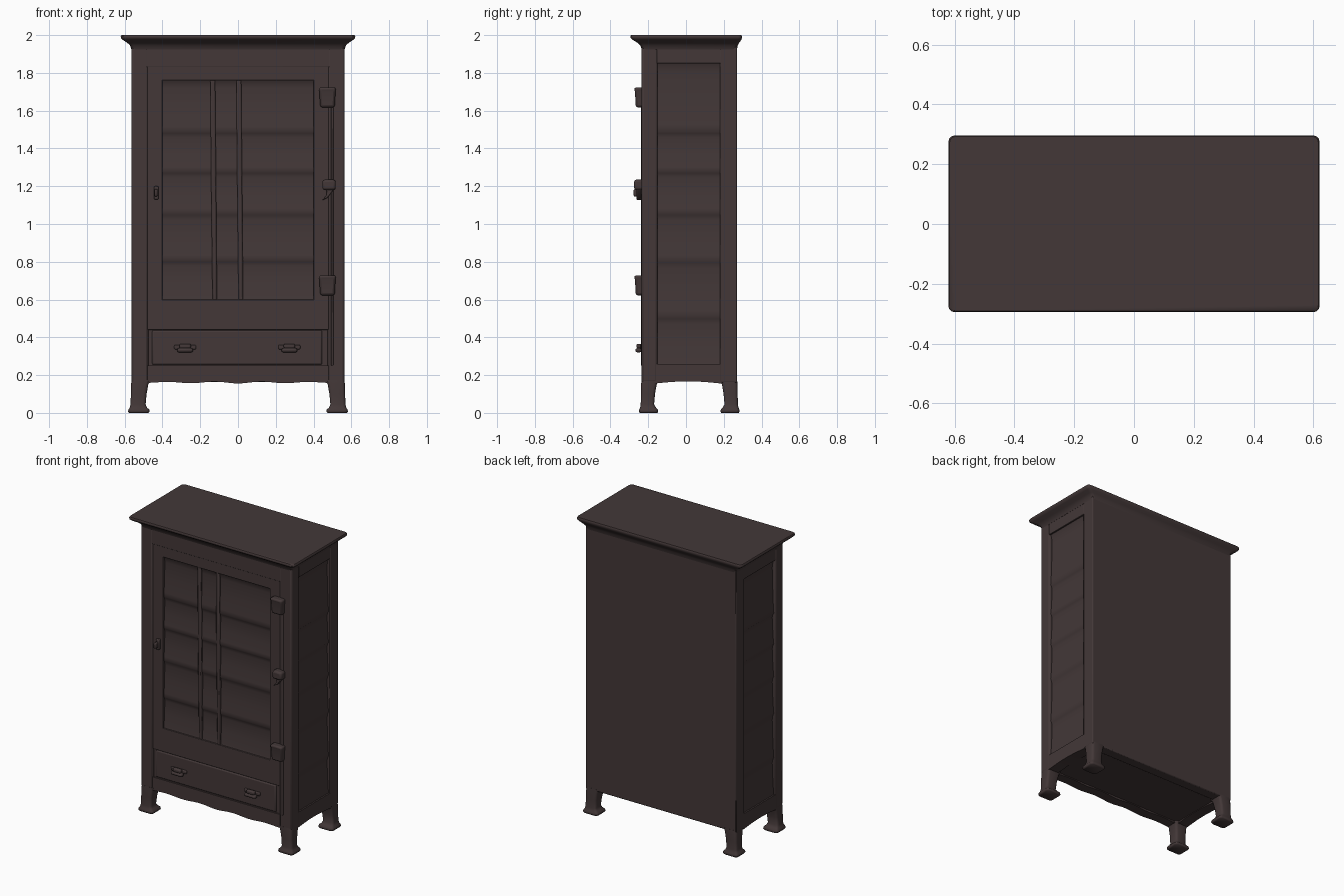
import bpy, bmesh, math

if "Cube" in bpy.data.objects:
    bpy.data.objects.remove(bpy.data.objects["Cube"], do_unlink=True)

wood = bpy.data.materials.new("dark brown wood")
wood.use_nodes = True
COLOUR = (0.056, 0.039, 0.039, 1)
wood.diffuse_color = COLOUR
wood.node_tree.nodes["Principled BSDF"].inputs["Base Color"].default_value = COLOUR


def finish(name, bm, bevel=0.0, angle=40):
    bmesh.ops.recalc_face_normals(bm, faces=bm.faces)
    mesh = bpy.data.meshes.new(name)
    bm.to_mesh(mesh)
    bm.free()
    mesh.materials.append(wood)
    obj = bpy.data.objects.new(name, mesh)
    bpy.context.collection.objects.link(obj)
    if bevel:
        mod = obj.modifiers.new("soft edges", "BEVEL")
        mod.width, mod.segments = bevel, 2
    bpy.ops.object.select_all(action="DESELECT")
    obj.select_set(True)
    bpy.context.view_layer.objects.active = obj
    bpy.ops.object.shade_smooth_by_angle(angle=math.radians(angle))


def outline(x0, x1, y0, y1, r):
    """Rectangle, with rounded corners when r is set."""
    if not r:
        return [(x0, y0), (x1, y0), (x1, y1), (x0, y1)]
    pts = []
    centres = ((x1 - r, y1 - r), (x0 + r, y1 - r), (x0 + r, y0 + r), (x1 - r, y0 + r))
    for k, (cx, cy) in enumerate(centres):
        for i in range(4):
            a = math.pi / 2 * (k + i / 3)
            pts.append((cx + r * math.cos(a), cy + r * math.sin(a)))
    return pts


def loft(name, rings, bevel=0.0, angle=40, r=0.0):
    """Stack rectangles given as (z, x0, x1, y0, y1)."""
    bm = bmesh.new()
    loops = [[bm.verts.new((x, y, z)) for x, y in outline(*sides, r)] for z, *sides in rings]
    for low, high in zip(loops, loops[1:]):
        for i in range(len(low)):
            j = (i + 1) % len(low)
            bm.faces.new((low[i], low[j], high[j], high[i]))
    bm.faces.new(loops[0])
    bm.faces.new(loops[-1])
    finish(name, bm, bevel, angle)


def box(name, x0, x1, y0, y1, z0, z1, bevel=0.006):
    loft(name, [(z0, x0, x1, y0, y1), (z1, x0, x1, y0, y1)], bevel)


def prism(name, points, axis, start, end, bevel=0.0, angle=40):
    """Extrude a profile: (x, z) along y, or (y, z) along x."""
    bm = bmesh.new()
    place = (lambda p, t: (p[0], t, p[1])) if axis == "y" else (lambda p, t: (t, p[0], p[1]))
    a = [bm.verts.new(place(p, start)) for p in points]
    b = [bm.verts.new(place(p, end)) for p in points]
    for i in range(len(a)):
        j = (i + 1) % len(a)
        bm.faces.new((a[i], a[j], b[j], b[i]))
    bm.faces.new(a)
    bm.faces.new(b)
    finish(name, bm, bevel, angle)


def shelf_profile(levels, face, inward, back):
    """Shallow hollow under each shelf, sloping out to the shelf below."""
    pts = [(back, levels[0])]
    for z0, z1 in zip(levels, levels[1:]):
        h = z1 - z0
        for t, depth in ((0, .011), (.1, .014), (.45, .019), (.85, .023), (.95, .018)):
            pts.append((face + inward * depth, z0 + t * h))
    return pts + [(face + inward * .011, levels[-1]), (back, levels[-1])]


FRONT, BACK, SIDE = -0.235, 0.27, 0.565
SHELVES = [0.81, 1.06, 1.28, 1.49]

# Carcass
box("cabinet_core", -.50, .50, -.17, .26, .17, 1.93, 0)
box("back_panel", -SIDE, SIDE, .20, BACK, .163, 1.95)

# Cornice
loft("cornice", [(z, -SIDE - g, SIDE + g, FRONT - f, BACK + b) for z, g, f, b in (
    (1.925, 0, 0, 0), (1.945, .006, .006, .004), (1.96, .022, .022, .012),
    (1.974, .044, .046, .022), (1.984, .055, .058, .026), (1.994, .056, .06, .026),
    (2.0, .052, .056, .023))], 0, 50, .02)

# Front frame
for s, side in ((-1, "right"), (1, "left")):
    box(f"{side}_front_post", *sorted((s * .475, s * SIDE)), FRONT, -.15, .16, 1.95, .012)
    box(f"{side}_back_post", *sorted((s * .475, s * SIDE)), .18, BACK, .16, 1.95)
    box(f"{side}_door_stile", *sorted((s * .40, s * .48)), FRONT + .004, -.16, .44, 1.86, .003)
box("frieze", -.49, .49, FRONT + .001, -.16, 1.83, 1.95, .003)
box("door_top_rail", -.41, .41, FRONT + .004, -.16, 1.76, 1.85, .003)
box("door_bottom_rail", -.41, .41, FRONT + .004, -.16, .44, .60, .003)

# Glazed door with shelves showing behind
prism("door_shelves", shelf_profile([.60] + SHELVES + [1.76], FRONT, 1, -.165),
      "x", -.405, .405, angle=75)
for name, x in (("right_mullion", -.135), ("left_mullion", .003)):
    loft(name, [(.595, x, x + .024, -.23, -.17), (1.1, x - .006, x + .02, -.231, -.17),
                (1.765, x - .012, x + .014, -.23, -.17)], .007)

# Drawer
box("drawer_surround", -.48, .48, FRONT + .012, -.16, .24, .45, 0)
box("drawer_front", -.455, .445, FRONT + .004, -.17, .255, .437, .008)

# Wavy front apron
N = 40
wave = []
for i in range(N + 1):
    x = -.48 + .96 * i / N
    wave.append((x, .161 - .005 * math.cos(x * 25) * (1 - abs(x))))
prism("front_apron", wave + [(.48, .25), (-.48, .25)], "y", FRONT + .002, -.165, angle=30)

# Side panels with shelves
for s, side in ((-1, "right"), (1, "left")):
    edge = s * SIDE
    profile = shelf_profile([.26, .51] + SHELVES + [1.85], edge, -s, s * .49)
    prism(f"{side}_side_shelves", profile, "y", -.155, .185, angle=75)
    box(f"{side}_top_rail", *sorted((s * .49, edge - s * .001)), -.155, .185, 1.85, 1.95, .003)
    arch = [(-.17 + .36 * i / 10, .155 + .012 * math.sin(math.pi * i / 10)) for i in range(11)]
    prism(f"{side}_side_apron", arch + [(.19, .26), (-.17, .26)], "x",
          *sorted((s * .49, edge - s * .001)))

# Legs with spreading feet
for s, side in ((-1, "right"), (1, "left")):
    for d, outer, end in ((1, -.237, "front"), (-1, .272, "back")):
        rings = []
        for z, inner, grow, depth in ((0, .474, .011, .092), (.007, .468, .017, .098),
                                      (.018, .470, .015, .095), (.028, .482, .008, .082),
                                      (.045, .489, .004, .070), (.10, .484, .002, .074),
                                      (.15, .475, .001, .082), (.175, .465, -.002, .092)):
            x = sorted((s * inner, s * (SIDE + grow)))
            y = sorted((outer - d * grow * .7, outer + d * (depth - grow * .5)))
            rings.append((z, *x, *y))
        loft(f"{end}_{side}_leg", rings, 0, 60, .016)

# Hinges
for name, z in (("top", 1.67), ("bottom", .675)):
    loft(f"{name}_hinge", [(z - .053, .435, .512, -.266, -.22), (z + .03, .431, .516, -.27, -.22),
                           (z + .053, .427, .52, -.276, -.22)], .012)
box("middle_hinge", .447, .517, -.275, -.22, 1.18, 1.235, .012)
prism("hinge_strap", [(.445, 1.125), (.475, 1.14), (.515, 1.195), (.465, 1.195), (.47, 1.155)],
      "y", -.262, -.22, .004)
box("door_edge_strip", .492, .505, FRONT - .003, -.20, .25, 1.72, .004)

# Door catch
box("catch_plate", -.445, -.42, -.25, -.22, 1.13, 1.2, .006)
box("catch_knob", -.443, -.425, -.278, -.24, 1.145, 1.185, .008)

# Drawer pulls
for name, x in (("right", -.28), ("left", .272)):
    box(f"{name}_pull_plate", x - .058, x + .058, -.242, -.22, .336, .36, .006)
    box(f"{name}_pull_grip", x - .042, x + .042, -.268, -.235, .32, .343, .01)
    box(f"{name}_pull_top", x - .03, x + .03, -.262, -.235, .34, .366, .008)
